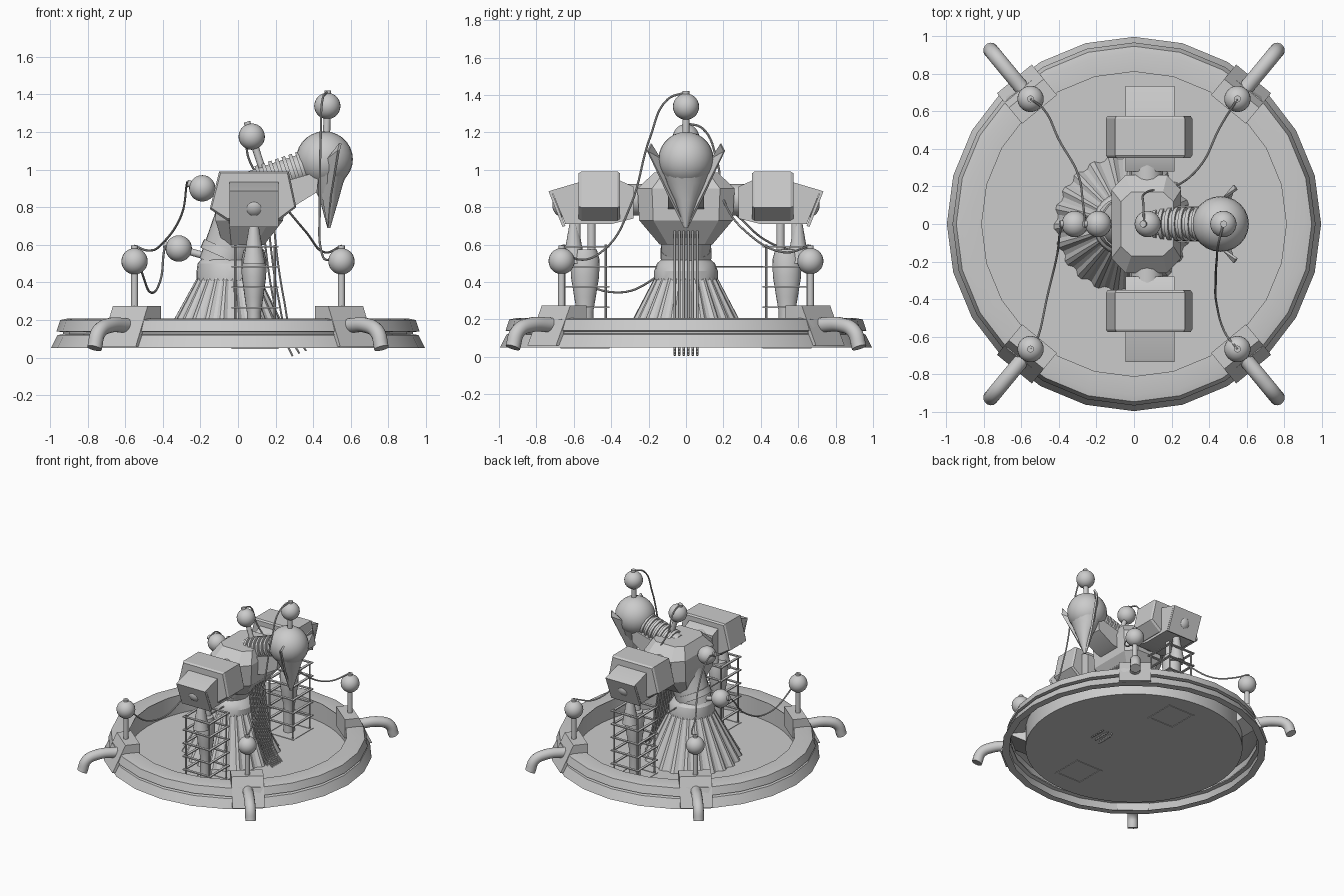
import bpy, bmesh, math
from mathutils import Vector

if "Cube" in bpy.data.objects:
    bpy.data.objects.remove(bpy.data.objects["Cube"])

def mesh(name, verts, faces, solid=0):
    me = bpy.data.meshes.new(name)
    me.from_pydata([tuple(v) for v in verts], [], faces)
    bm = bmesh.new()
    bm.from_mesh(me)
    bmesh.ops.remove_doubles(bm, verts=bm.verts, dist=1e-5)
    bmesh.ops.recalc_face_normals(bm, faces=bm.faces)
    bm.to_mesh(me)
    bm.free()
    ob = bpy.data.objects.new(name, me)
    bpy.context.collection.objects.link(ob)
    if solid:
        m = ob.modifiers.new("thickness", 'SOLIDIFY')
        m.thickness, m.offset = solid, 0
    return ob

def loft(name, rings, caps=True):
    n = len(rings[0])
    faces = [(k*n+i, k*n+(i+1) % n, (k+1)*n+(i+1) % n, (k+1)*n+i)
             for k in range(len(rings)-1) for i in range(n)]
    if caps:
        faces += [tuple(range(n)), tuple(range((len(rings)-1)*n, len(rings)*n))]
    return mesh(name, [v for r in rings for v in r], faces)

def circle(r, z, n, cx=0, cy=0, notch=1.0):
    return [(cx + r*(notch if i % 4 > 1 else 1)*math.cos(2*math.pi*i/n),
             cy + r*(notch if i % 4 > 1 else 1)*math.sin(2*math.pi*i/n), z) for i in range(n)]

def octagon(cx, hx, hy, z):
    a, b = hx*0.6, hy*0.7
    return [(cx+x, y, z) for x, y in ((hx, -b), (hx, b), (a, hy), (-a, hy),
                                      (-hx, b), (-hx, -b), (-a, -hy), (a, -hy))]

def rod(name, a, b, r1, r2=None, n=16):
    a, b = Vector(a), Vector(b)
    d = (b-a).normalized()
    u = d.orthogonal().normalized()
    w = d.cross(u)
    r2 = r1 if r2 is None else r2
    return loft(name, [[p + (u*math.cos(t)+w*math.sin(t))*r
                        for t in [2*math.pi*i/n for i in range(n)]] for p, r in ((a, r1), (b, r2))])

def box(name, lo, hi):
    return loft(name, [[(lo[0], lo[1], z), (hi[0], lo[1], z), (hi[0], hi[1], z), (lo[0], hi[1], z)]
                       for z in (lo[2], hi[2])])

def ball(name, c, r, scale=(1, 1, 1)):
    bpy.ops.mesh.primitive_uv_sphere_add(segments=24, ring_count=14, radius=r, location=c)
    ob = bpy.context.object
    ob.name, ob.scale = name, scale
    return ob

def cable(name, pts, r=0.006, res=2):
    cu = bpy.data.curves.new(name, 'CURVE')
    cu.dimensions, cu.bevel_depth, cu.bevel_resolution = '3D', r, res
    cu.resolution_u, cu.use_fill_caps = 8, True
    sp = cu.splines.new('BEZIER')
    sp.bezier_points.add(len(pts)-1)
    for bp, p in zip(sp.bezier_points, pts):
        bp.co = p
        bp.handle_left_type = bp.handle_right_type = 'AUTO'
    ob = bpy.data.objects.new(name, cu)
    bpy.context.collection.objects.link(ob)
    return ob

def probe(name, base, c):
    base, c = Vector(base), Vector(c)
    d = (c-base).normalized()
    rod(name+"_post", base, c, 0.019)
    ball(name+"_ball", c, 0.07)
    rod(name+"_cap", c+d*0.06, c+d*0.083, 0.018)

# base ring and floor pan
loft("base_ring", [circle(r, z, 24) for r, z in (
    (.81, .206), (.91, .207), (.945, .2), (.965, .14), (.93, .135), (.93, .125),
    (.96, .12), (.995, .05), (.94, .05))], caps=False)
loft("floor_pan", [circle(.815, .206, 64), circle(.815, .05, 64), circle(.001, .05, 64)], caps=False)

# four rim clamps, each with a bent pipe and a probe
for sx in (1, -1):
    for sy in (1, -1):
        ang = math.radians(50.5)
        rad = Vector((math.cos(ang)*sx, math.sin(ang)*sy, 0))
        tan = Vector((-rad.y, rad.x, 0))
        prof = ((.79, .12), (.79, .275), (.90, .275), (1.0, .06), (.96, .06), (.93, .2))
        loft("rim_clamp", [[rad*r + tan*t + Vector((0, 0, z)) for r, z in prof] for t in (-.12, .12)])
        cable("bent_pipe", [rad*r + Vector((0, 0, z)) for r, z in
                            ((.93, .17), (1.08, .17), (1.165, .135), (1.2, .05))], .04, 5)
        probe("rim_probe", (.55*sx, .665*sy, .26), (.55*sx, .665*sy, .512))

# pleated skirt, collar and waist
loft("skirt", [circle(.365, .05, 88, -.06, 0, .95), circle(.165, .43, 88, -.05, 0, .95)])
loft("collar", [circle(r, z, 24, cx) for r, z, cx in
                ((.17, .41, -.05), (.17, .46, -.05), (.155, .5, -.06), (.12, .53, -.07))])
rod("waist", (-.09, 0, .48), (.04, 0, .78), .125, .15, 24)
rod("waist_belt", (-.075, 0, .53), (-.055, 0, .575), .137, .137, 24)

# chest with forward prow
loft("chest", [octagon(.03, .11, .14, .60), octagon(.06, .18, .25, .73),
               octagon(.065, .185, .26, .90), octagon(.07, .14, .17, .985)])
loft("chest_prow", [[(x, y, z) for x, z in ((.18, .78), (.29, .80), (.42, .88), (.43, .99), (.22, .93))]
                    for y in (-.095, .095)])

# ribbed neck
a, b = Vector((.08, 0, .92)), Vector((.38, 0, 1.02))
rod("neck", a, b, .075, n=24)
for i in range(7):
    p = a.lerp(b, .15 + i*.12)
    q = p + (b-a)*.03
    rod("neck_rib", p-(b-a)*.03, q, .09, n=24)

# head, tapering face and cheek fins
ball("head", (.46, 0, 1.055), .148, (1.02, 1, 1))
loft("face", [[(cx+hx*math.cos(t), hy*math.sin(t), z) for t in [math.pi*i/8 for i in range(16)]]
              for cx, hx, hy, z in ((.46, .14, .14, 1.02), (.475, .085, .105, .93), (.485, .05, .06, .84),
                                    (.483, .008, .008, .69))])
for s in (1, -1):
    mesh("cheek_fin", [(.545, .185*s, 1.14), (.535, .205*s, 1.10), (.495, .09*s, .86), (.48, .005*s, .69),
                       (.44, .07*s, .93), (.48, .14*s, 1.06)],
         [(0, 1, 5), (1, 2, 5), (2, 4, 5), (2, 3, 4)], .014)

# probes on head, neck and back
probe("head_probe", (.47, 0, 1.15), (.475, 0, 1.338))
probe("neck_probe", (.14, 0, .97), (.073, 0, 1.175))
probe("upper_back_probe", (-.05, 0, .85), (-.19, 0, .9))
probe("lower_back_probe", (-.1, 0, .52), (-.315, 0, .58))

# shoulders, arms and cages on both sides
for s in (1, -1):
    pad = ((-.15, .79), (-.10, .99), (.27, .99), (.31, .80), (.22, .73), (-.06, .73))
    inner = [(.08+(x-.08)*.96, .86+(z-.86)*.93) for x, z in pad]
    loft("shoulder_pad", [[(x, y*s, z) for x, z in p] for y, p in
                          ((.352, inner), (.365, pad), (.56, pad), (.575, inner))])
    loft("shoulder_wing", [[(x, y*s, z) for y, z in ((.28, .74), (.28, .91), (.37, .95), (.55, .94),
                           (.72, .89), (.71, .87), (.645, .71), (.4, .71))] for x in (-.045, .215)])
    loft("shoulder_frame", [[(x, y*s, z) for y, z in ((.645, .70), (.72, .89), (.735, .885), (.66, .695))]
                            for x in (-.045, .215)])
    rod("shoulder_joint", (.07, .2*s, .84), (.07, .36*s, .84), .085)
    ball("arm_ball", (.085, .65*s, .81), .065)
    # tapered arm on two struts
    for y in (.505, .585):
        rod("arm_strut", (.085, y*s, .5), (.085, y*s, .74), .022)
    loft("arm", [[(.085+r*.9*math.cos(t), .54*s+r*1.05*math.sin(t), z)
                  for t in [math.pi*i/10 for i in range(20)]] for r, z in (
        (.045, .05), (.042, .24), (.055, .32), (.072, .43), (.074, .52), (.06, .575))])
    rod("arm_spike", (.085, .60*s, .5), (.085, .60*s, .74), .06, .018)
    # open cage of flat frames and corner rods
    x0, x1, y0, y1 = -.035, .215, .41, .67
    for k in range(6):
        z = .05 + k*.108
        for y in (y0+.012, y1-.012):
            box("cage_slat", (x0, y*s-.01, z-.004), (x1, y*s+.01, z+.004))
        for x in (x0+.012, x1-.012):
            ya, yb = sorted((y0*s, y1*s))
            box("cage_slat", (x-.01, ya, z-.004), (x+.01, yb, z+.004))
    for x in (x0+.02, x1-.02):
        for y in (y0+.02, y1-.02):
            rod("cage_post", (x, y*s, .05), (x, y*s, .6), .007, n=8)
rod("cage_link", (-.02, -.42, .482), (-.02, .42, .482), .005, n=8)

# bundle of hanging cables under the chest
for i in range(6):
    for j in range(3):
        y, o = (i-2.5)*.024, j*.028
        cable("hanging_cable", [(.13+o, y, .80), (.145+o, y, .6), (.19+o, y, .3),
                                (.225+o, y, .15), (.29+o*1.3, y, .008+j*.014)], .006, 1)

# slack cables joining probes
cable("slack_cable_1", [(-.55, .665, .595), (-.48, .61, .57), (-.4, .45, .61), (-.3, .27, .76),
                        (-.27, .1, .93), (-.26, 0, .925)])
cable("slack_cable_2", [(-.55, -.665, .595), (-.51, -.6, .45), (-.46, -.38, .345), (-.41, -.17, .42),
                        (-.39, -.03, .58), (-.38, 0, .6)])
cable("slack_cable_3", [(.55, .665, .595), (.46, .52, .56), (.36, .32, .67), (.22, .2, .84),
                        (.06, .165, 1.05), (.05, .09, 1.22), (.055, 0, 1.25)])
cable("slack_cable_4", [(.475, 0, 1.415), (.45, -.1, 1.375), (.44, -.19, 1.18), (.435, -.3, .8),
                        (.44, -.43, .58), (.48, -.57, .52), (.55, -.665, .595)])

# turn curves into meshes and smooth rounded surfaces
bpy.ops.object.select_all(action='SELECT')
bpy.context.view_layer.objects.active = bpy.data.objects["head"]
bpy.ops.object.convert(target='MESH')
bpy.ops.object.shade_smooth_by_angle(angle=math.radians(28))
